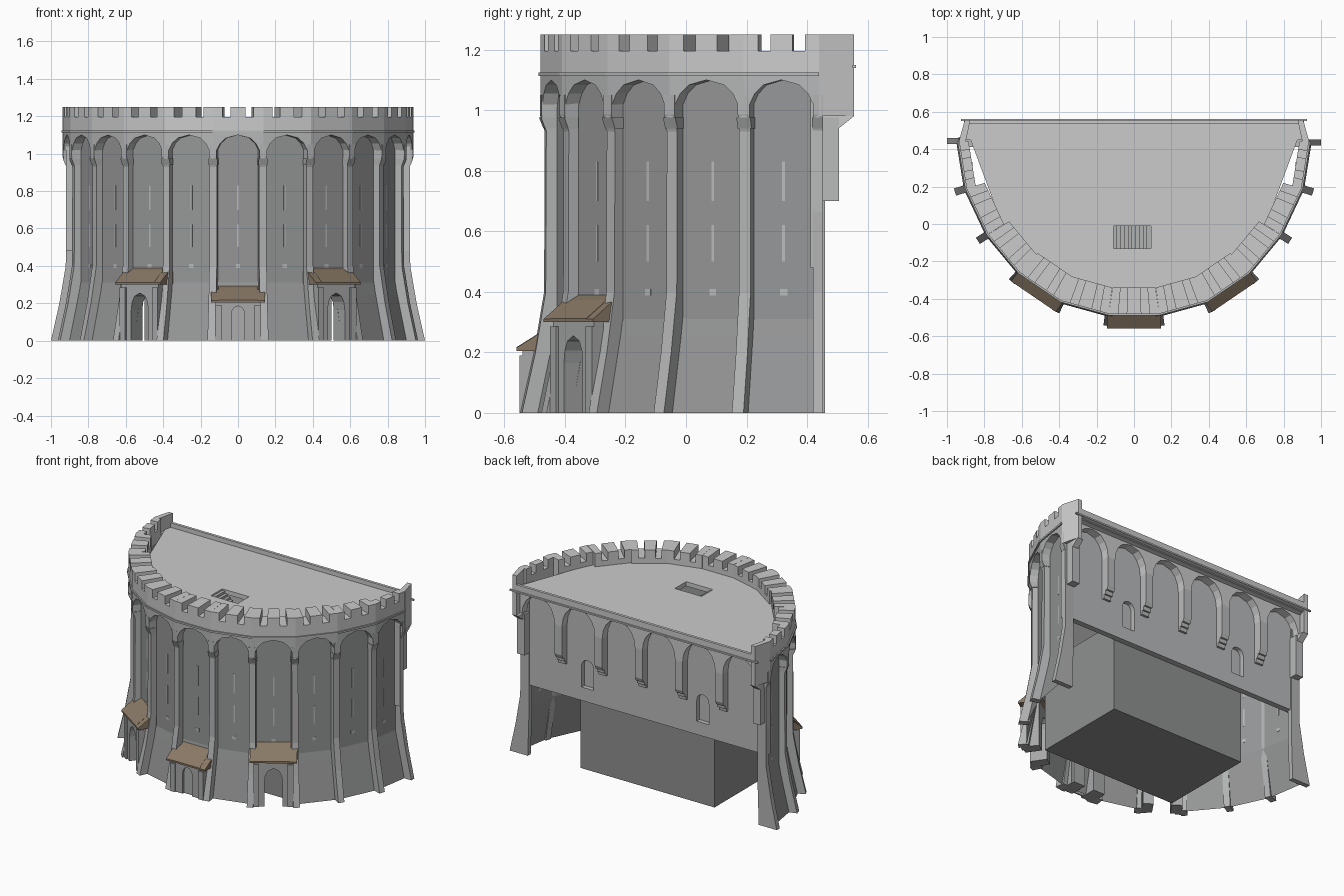
import bpy, bmesh, math
from mathutils import Matrix, Vector

if "Cube" in bpy.data.objects:
    bpy.data.objects.remove(bpy.data.objects["Cube"])

parts = {}
I = Matrix.Identity(4)

def slab(name, M, pts, axis, d0, d1, taper=0.0):
    """Extrude a 2D outline along a local axis; taper narrows x with depth y."""
    bm = parts.setdefault(name, bmesh.new())
    def place(p, d):
        x, y, z = {'x': (d, p[0], p[1]), 'y': (p[0], d, p[1]), 'z': (p[0], p[1], d)}[axis]
        return bm.verts.new(M @ Vector((x * (1 - taper * y), y, z)))
    a = [place(p, d0) for p in pts]
    b = [place(p, d1) for p in pts]
    n = len(pts)
    fs = [bm.faces.new(a), bm.faces.new(b[::-1])]
    fs += [bm.faces.new((a[i], b[i], b[(i + 1) % n], a[(i + 1) % n])) for i in range(n)]
    bmesh.ops.recalc_face_normals(bm, faces=fs)

def box(name, M, x0, x1, y0, y1, z0, z1, taper=0.0):
    slab(name, M, [(x0, z0), (x1, z0), (x1, z1), (x0, z1)], 'y', y0, y1, taper)

def arch(cx, a, z0, h, n=4):
    """Slightly pointed arch from left springing to right springing."""
    left = [(cx - a * math.cos(t) ** 0.9, z0 + h * math.sin(t))
            for t in [math.pi / 2 * i / n * 0.9 for i in range(n)]]
    return left + [(cx, z0 + h)] + [(2 * cx - x, z) for x, z in left[::-1]]

def frame(o, X):
    X = X.normalized()
    return Matrix(((X.x, -X.y, 0, o.x), (X.y, X.x, 0, o.y), (0, 0, 1, 0), (0, 0, 0, 1)))

# Plan of the round front: twelve pier points, eleven bays
half = [Vector(p) for p in [(.135, -.48), (.39, -.41), (.61, -.26), (.78, -.055), (.895, .19), (.935, .44)]]
V = [Vector((-p.x, p.y)) for p in half[::-1]] + half
thick = [.14, .14, .14, .13, .1, .05]

# Porch: gatehouse body with arched passage and tiled lean-to roof
def porch(M, f, h, door_a, spring, rise, closed):
    out = [(-.12, 0), (-door_a, 0)] + arch(0, door_a, spring, rise, 3) + [(door_a, 0), (.12, 0), (.12, h), (-.12, h)]
    slab('porch_walls', M, out, 'y', -f, .06)
    for s in (-1, 1):
        box('porch_walls', M, s * .105 - .018, s * .105 + .018, -f - .01, .04, 0, h - .03)
    if closed:
        box('porch_door', M, -door_a, door_a, -f + .015, -f + .025, 0, spring + rise)
    e = f + .02
    slab('porch_roof', M, [(-e, h - .005), (.015, h + .055), (.06, h + .055), (.06, h - .01), (0, h - .015), (-e, h - .015)], 'x', -.145, .145)
    slab('porch_roof', M, [(-e, h - .003), (.02, h + .06), (.05, h + .075), (.06, h + .06), (.06, h), (-e, h - .012)], 'x', -.105, .105)

# Bays
for k in range(11):
    A, B = V[k], V[k + 1]
    L = (B - A).length
    M = frame((A + B) / 2, B - A)
    i = abs(k - 5)
    T = 2 * .14 / L
    hl = L / 2
    # recessed curtain wall, splayed at the foot, doorway left open in two bays
    bm = parts.setdefault('curtain_wall', bmesh.new())
    xs = [-hl, -.055, .055, hl]
    rows = [(-.015, 0), (.037, .25), (.05, .31), (.05, 1.12)]
    g = [[bm.verts.new(M @ Vector((x * (1 - T * y), y, z))) for x in xs] for y, z in rows]
    for r in range(3):
        for c in range(3):
            if not (i == 2 and r == 0 and c == 1):
                bm.faces.new((g[r][c], g[r][c + 1], g[r + 1][c + 1], g[r + 1][c]))
    # arch panel
    a = hl - .012
    slab('arcade', M, [(-hl, .97)] + arch(0, a, .97, .13) + [(hl, .97), (hl, 1.12), (-hl, 1.12)], 'y', 0, .05, T)
    # string course, parapet and merlons
    t = thick[i]
    box('string_course', M, -hl, hl, -.008, .01, 1.113, 1.125, T)
    box('parapet', M, -hl, hl, 0, t, 1.12, 1.195, T)
    for f0, f1 in ((0, .19), (.355, .645), (.81, 1)):
        box('merlons', M, (f0 - .5) * L, (f1 - .5) * L, 0, t, 1.195, 1.25, T)
    # arrow slits
    for w, z0, z1 in ((.005, .7, .83), (.005, .5, .62), (.012, .388, .41)):
        box('arrow_slits', M, -w, w, .0485, .052, z0, z1)
    if i == 0:
        porch(M, .06, .22, .035, .14, .045, True)
    if i == 2:
        porch(M, .045, .315, .055, .165, .09, False)

# Piers with battered foot and flared head
for k, p in enumerate(V):
    end = k in (0, 11)
    d0 = (V[k] - V[k - 1]).normalized()
    d1 = (V[(k + 1) % 12] - V[k]).normalized()
    X = Vector((0, -1 if k == 0 else 1)) if end else d0 + d1
    back, foot = (.08, .07) if end else (.052, 0)
    M = frame(p, X)
    slab('piers', M, [(-.065, 0), (-.02, .2), (.014, .4), (.016, .93), (0, .985), (0, 1.05), (back, 1.05),
                      (back, .32), (foot, 0)], 'x', -.02, .012 if end else .02)
    slab('pier_capitals', M, [(.012, .94), (-.002, .975), (.05, .975), (.05, .94)], 'x', -.024, .012 if end else .024)

# Rear wall, its flush arcade with stepped corbels, overhanging parapet
box('rear_wall', I, -.92, .92, .412, .45, .48, 1.13)
out = [(-.9, .97)]
for j in range(6):
    out += arch(-.75 + .3 * j, .122, .97, .15)
out += [(.9, .97), (.9, 1.14), (-.9, 1.14)]
slab('rear_arcade', I, out, 'y', .45, .505)
slab('rear_parapet', I, [(.45, 1.125), (.505, 1.125), (.555, 1.14), (.555, 1.19), (.537, 1.19), (.537, 1.155), (.45, 1.155)], 'x', -.9, .9)
box('rear_parapet', I, -.925, .925, .55, .562, 1.14, 1.15)
for j in range(7):
    x = max(-.88, min(.88, -.9 + .3 * j))
    prof = [(.44, .70), (.505, .70), (.505, .975), (.44, .975)] if j in (0, 6) else [
        (.44, .70), (.465, .70), (.468, .725), (.48, .725), (.483, .75), (.495, .75), (.505, .775), (.505, .975), (.44, .975)]
    slab('rear_corbels', I, prof, 'x', x - .028, x + .028)

# Corner blocks closing the parapet, with sloped underside
for s in (-1, 1):
    slab('corner_panels', I, [(s * .937, .44), (s * .905, .555), (s * .875, .555), (s * .9, .44)], 'z', .98, 1.25)
    slab('corner_panels', I, [(.45, .94), (.505, .94), (.555, .98), (.45, .98)], 'x', s * .865, s * .908)

# Roof deck
def inset(p, k, d):
    X = ((V[k] - V[k - 1]).normalized() + (V[k + 1] - V[k]).normalized()).normalized()
    return p + Vector((-X.y, X.x)) * d
deck = [(-.9, .54), (-.9, .52)] + [tuple(inset(V[k], k, .09)) for k in range(2, 10)] + [(.9, .52), (.9, .54)]
slab('roof_deck', I, deck, 'z', 1.13, 1.16)

# Stair down through the roof hatch
for j in range(10):
    box('hatch_stair', I, -.11 + .02 * j, -.09 + .02 * j, -.13, -.01, .97, 1.15 - .015 * j)

# Inner chamber
box('inner_chamber', I, -.5, .5, -.24, .41, 0, .6)

# Cutters: hatch opening and rear door recesses
box('cut_hatch', I, -.11, .09, -.13, -.01, 1.0, 1.2)
for n, x in (('cut_door_l', -.44), ('cut_door_r', .42)):
    slab(n, I, [(x - .045, .57)] + arch(x, .045, .71, .05) + [(x + .045, .57)], 'y', .42, .5)

# Stone shades and roof tile
shade = {'curtain_wall': .31, 'arcade': .48, 'string_course': .5, 'parapet': .52, 'merlons': .55, 'piers': .46,
         'pier_capitals': .42, 'arrow_slits': .5, 'porch_walls': .4, 'porch_door': .42, 'rear_wall': .5,
         'rear_arcade': .52, 'rear_parapet': .52, 'rear_corbels': .5, 'corner_panels': .6, 'roof_deck': .62,
         'hatch_stair': .45, 'inner_chamber': .28}
obs = {}
for name, bm in parts.items():
    me = bpy.data.meshes.new(name)
    if name == 'curtain_wall':
        bmesh.ops.remove_doubles(bm, verts=bm.verts, dist=.002)
    bm.to_mesh(me)
    bm.free()
    ob = bpy.data.objects.new(name, me)
    bpy.context.collection.objects.link(ob)
    mat = bpy.data.materials.new(name + '_colour')
    v = shade.get(name, .5)
    mat.diffuse_color = (.25, .19, .13, 1) if name == 'porch_roof' else (v * .98, v * .99, v, 1)
    mat.use_nodes = True
    mat.node_tree.nodes["Principled BSDF"].inputs["Base Color"].default_value = mat.diffuse_color
    me.materials.append(mat)
    obs[name] = ob

for target, cutter in (('roof_deck', 'cut_hatch'), ('rear_wall', 'cut_door_l'), ('rear_wall', 'cut_door_r')):
    ob = obs[target]
    m = ob.modifiers.new('cut', 'BOOLEAN')
    m.operation, m.solver, m.object = 'DIFFERENCE', 'EXACT', obs[cutter]
    bpy.context.view_layer.objects.active = ob
    bpy.ops.object.modifier_apply(modifier=m.name)
    bpy.data.objects.remove(obs[cutter])
